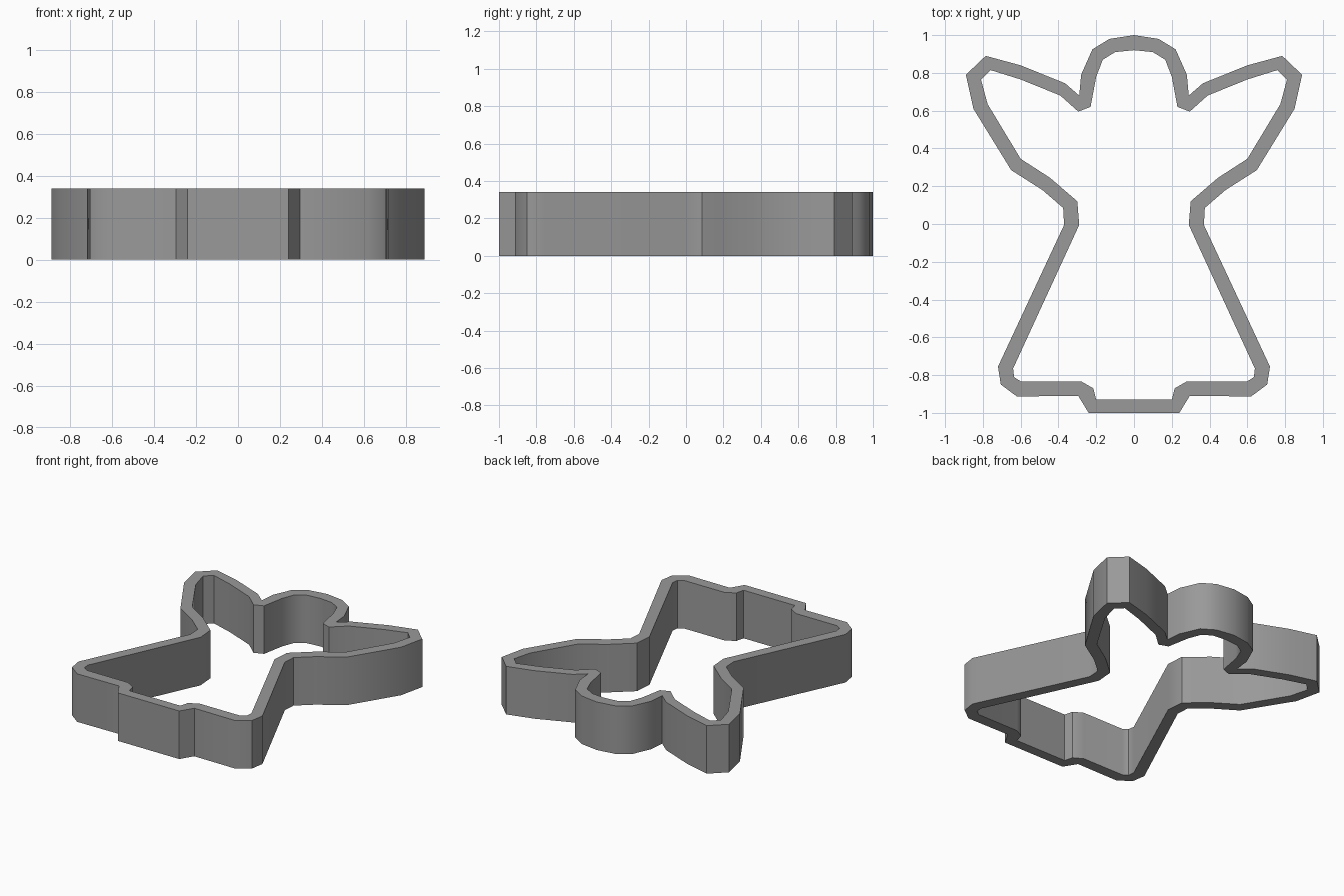
import bpy, bmesh, math

if "Cube" in bpy.data.objects:
    bpy.data.objects.remove(bpy.data.objects["Cube"])

HEIGHT = 0.34

# Right half of each outline, from top centre to bottom; mirrored in x
OUTER = [(0, 1.0), (0.13, 0.98), (0.22, 0.925), (0.28, 0.79), (0.29, 0.68),
         (0.365, 0.745), (0.60, 0.84), (0.785, 0.89), (0.89, 0.79),
         (0.85, 0.61), (0.65, 0.285), (0.485, 0.18), (0.375, 0.085),
         (0.37, -0.005), (0.72, -0.755), (0.705, -0.85), (0.62, -0.913),
         (0.295, -0.91), (0.24, -1.0)]
INNER = [(0, 0.92), (0.10, 0.91), (0.165, 0.87), (0.20, 0.78), (0.23, 0.62),
         (0.295, 0.595), (0.39, 0.68), (0.60, 0.765), (0.76, 0.815),
         (0.81, 0.765), (0.775, 0.635), (0.60, 0.345), (0.445, 0.245),
         (0.30, 0.12), (0.29, -0.005), (0.64, -0.765), (0.635, -0.81),
         (0.60, -0.833), (0.28, -0.833), (0.215, -0.87), (0.20, -0.93)]


def add_loop(bm, half):
    """Closed edge loop from a half outline and its mirror image."""
    pts = half + [(-x, y) for x, y in reversed(half) if x > 0]
    vs = [bm.verts.new((x, y, 0)) for x, y in pts]
    return [bm.edges.new((vs[i - 1], vs[i])) for i in range(len(vs))]


# Flat band between the two outlines, extruded up into a wall
bm = bmesh.new()
edges = add_loop(bm, OUTER) + add_loop(bm, INNER)
bmesh.ops.triangle_fill(bm, edges=edges, use_beauty=True)
ext = bmesh.ops.extrude_face_region(bm, geom=bm.faces[:], use_keep_orig=True)
top = [g for g in ext["geom"] if isinstance(g, bmesh.types.BMVert)]
bmesh.ops.translate(bm, verts=top, vec=(0, 0, HEIGHT))
bmesh.ops.recalc_face_normals(bm, faces=bm.faces[:])

mesh = bpy.data.meshes.new("cutter_wall")
bm.to_mesh(mesh)
bm.free()
wall = bpy.data.objects.new("cutter_wall", mesh)
bpy.context.collection.objects.link(wall)

# Single grey material
grey = bpy.data.materials.new("grey")
grey.diffuse_color = (0.32, 0.32, 0.32, 1)
grey.use_nodes = True
grey.node_tree.nodes["Principled BSDF"].inputs["Base Color"].default_value = grey.diffuse_color
mesh.materials.append(grey)

# Soft bends, crisp rims and corners
bpy.context.view_layer.objects.active = wall
wall.select_set(True)
bpy.ops.object.shade_smooth_by_angle(angle=math.radians(40))
